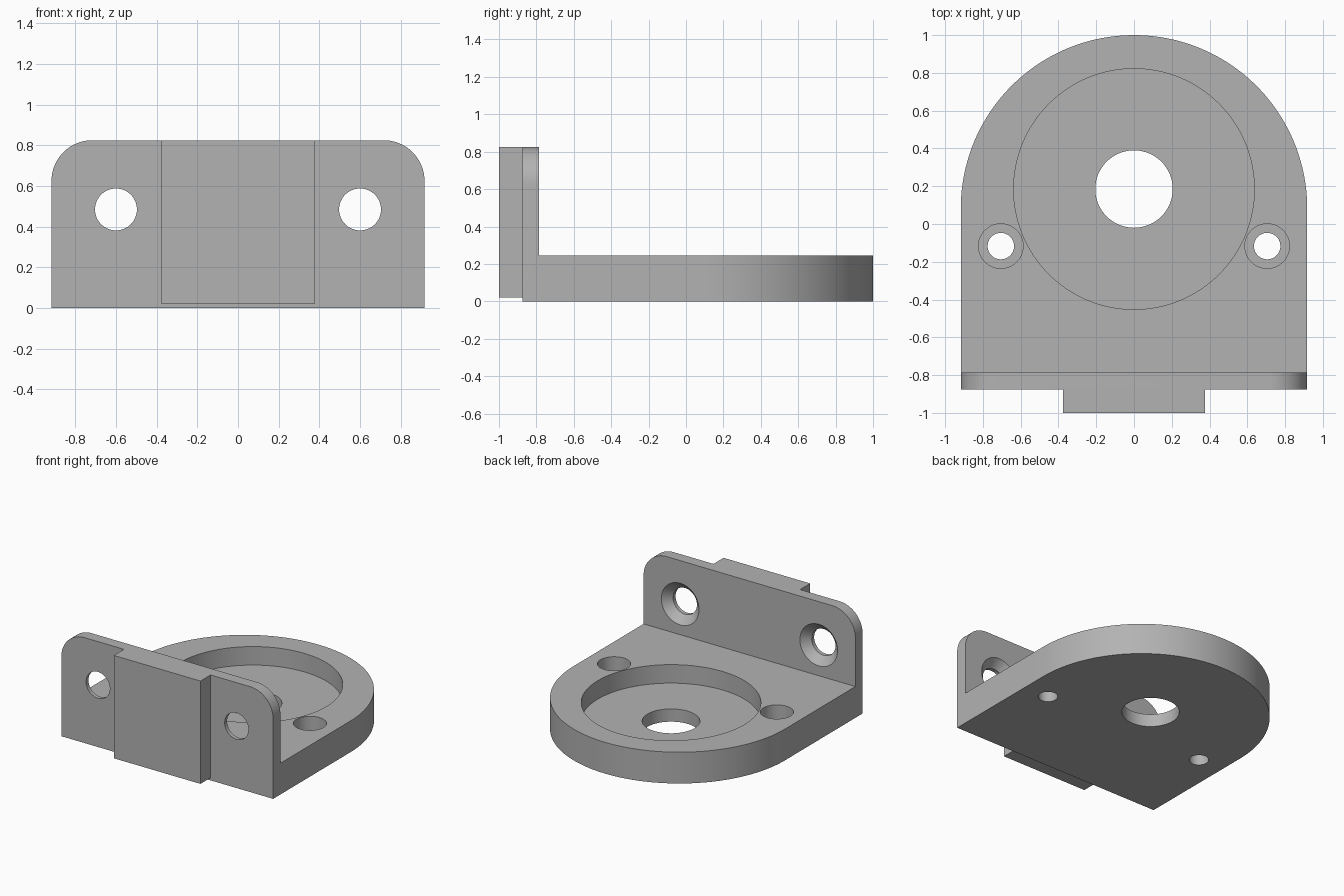
import bpy, bmesh, math
from mathutils import Matrix

if "Cube" in bpy.data.objects:
    bpy.data.objects.remove(bpy.data.objects["Cube"])

W = 0.917            # half width
BASE_TOP = 0.245
FLOOR = 0.10         # level of the recess floor
WALL_TOP = 0.825
FRONT, BACK = -0.875, -0.785   # faces of the upright wall

grey = bpy.data.materials.new("plain grey")
grey.use_nodes = True
colour = (0.45, 0.45, 0.45, 1)
grey.diffuse_color = colour
grey.node_tree.nodes["Principled BSDF"].inputs["Base Color"].default_value = colour


def finish(bm, name):
    bmesh.ops.recalc_face_normals(bm, faces=bm.faces[:])
    mesh = bpy.data.meshes.new(name)
    bm.to_mesh(mesh)
    bm.free()
    mesh.materials.append(grey)
    obj = bpy.data.objects.new(name, mesh)
    bpy.context.collection.objects.link(obj)
    return obj


def arc(cx, cy, r, a0, a1, n):
    return [(cx + r * math.cos(math.radians(a0 + (a1 - a0) * i / n)),
             cy + r * math.sin(math.radians(a0 + (a1 - a0) * i / n))) for i in range(n + 1)]


def extrude(name, outline, to_3d, shift):
    bm = bmesh.new()
    face = bm.faces.new([bm.verts.new(to_3d(u, v)) for u, v in outline])
    new = bmesh.ops.extrude_face_region(bm, geom=[face])["geom"]
    bmesh.ops.translate(bm, verts=[g for g in new if isinstance(g, bmesh.types.BMVert)], vec=shift)
    return finish(bm, name)


def drill(name, r0, r1, centre, depth, along_y=False, sides=64):
    """Round cutter centred on a point; r0 is the lower / front radius."""
    bm = bmesh.new()
    bmesh.ops.create_cone(bm, cap_ends=True, segments=sides, radius1=r0, radius2=r1, depth=depth)
    turn = Matrix.Rotation(-math.pi / 2 if along_y else 0, 4, 'X')
    bmesh.ops.transform(bm, matrix=Matrix.Translation(centre) @ turn, verts=bm.verts[:])
    return finish(bm, name)


def combine(target, tool, operation):
    mod = target.modifiers.new(operation.lower(), 'BOOLEAN')
    mod.operation, mod.solver, mod.object = operation, 'EXACT', tool
    bpy.context.view_layer.objects.active = target
    bpy.ops.object.modifier_apply(modifier=mod.name)
    bpy.data.objects.remove(tool)


# Base plate with a semicircular rear end
bracket = extrude("mounting_bracket",
                  [(-W, FRONT), (W, FRONT)] + arc(0, 1 - W, W, 0, 180, 96),
                  lambda x, y: (x, y, 0), (0, 0, BASE_TOP))

# Upright wall with rounded top corners
R = 0.2
wall = extrude("upright_wall",
               [(-W, 0), (W, 0)] + arc(W - R, WALL_TOP - R, R, 0, 90, 20)
               + arc(R - W, WALL_TOP - R, R, 90, 180, 20),
               lambda x, z: (x, FRONT, z), (0, BACK - FRONT, 0))
combine(bracket, wall, 'UNION')

# Raised pad on the front of the wall
T = 0.375
pad = extrude("front_pad", [(-T, -1), (T, -1), (T, FRONT + 0.03), (-T, FRONT + 0.03)],
              lambda x, y: (x, y, 0.02), (0, 0, WALL_TOP - 0.02))
combine(bracket, pad, 'UNION')

# Round recess and centre hole
high = 0.4
cutters = [drill("recess", 0.637, 0.637, (0, 0.185, FLOOR + high / 2), high, sides=128),
           drill("centre_hole", 0.205, 0.205, (0, 0.185, 0.1), 0.6)]
for s in (-1, 1):
    # Counterbored screw holes in the base
    cutters.append(drill("counterbore", 0.118, 0.118, (s * 0.705, -0.117, FLOOR + high / 2), high))
    cutters.append(drill("screw_hole", 0.07, 0.07, (s * 0.705, -0.117, 0.1), 0.6))
    # Holes through the wall, countersunk from behind
    cutters.append(drill("wall_hole", 0.103, 0.103, (s * 0.6, -0.83, 0.485), 0.3, True))
    cutters.append(drill("countersink", 0.103, 0.173, (s * 0.6, BACK - 0.025, 0.485), 0.07, True))
for cutter in cutters:
    combine(bracket, cutter, 'DIFFERENCE')

# Merge flat faces left by the joins, then smooth the curved ones
bm = bmesh.new()
bm.from_mesh(bracket.data)
bmesh.ops.remove_doubles(bm, verts=bm.verts[:], dist=0.0001)
bmesh.ops.dissolve_limit(bm, angle_limit=math.radians(0.5), verts=bm.verts[:], edges=bm.edges[:])
bm.to_mesh(bracket.data)
bm.free()
bpy.ops.object.select_all(action='DESELECT')
bracket.select_set(True)
bpy.context.view_layer.objects.active = bracket
bpy.ops.object.shade_smooth_by_angle(angle=math.radians(30))
